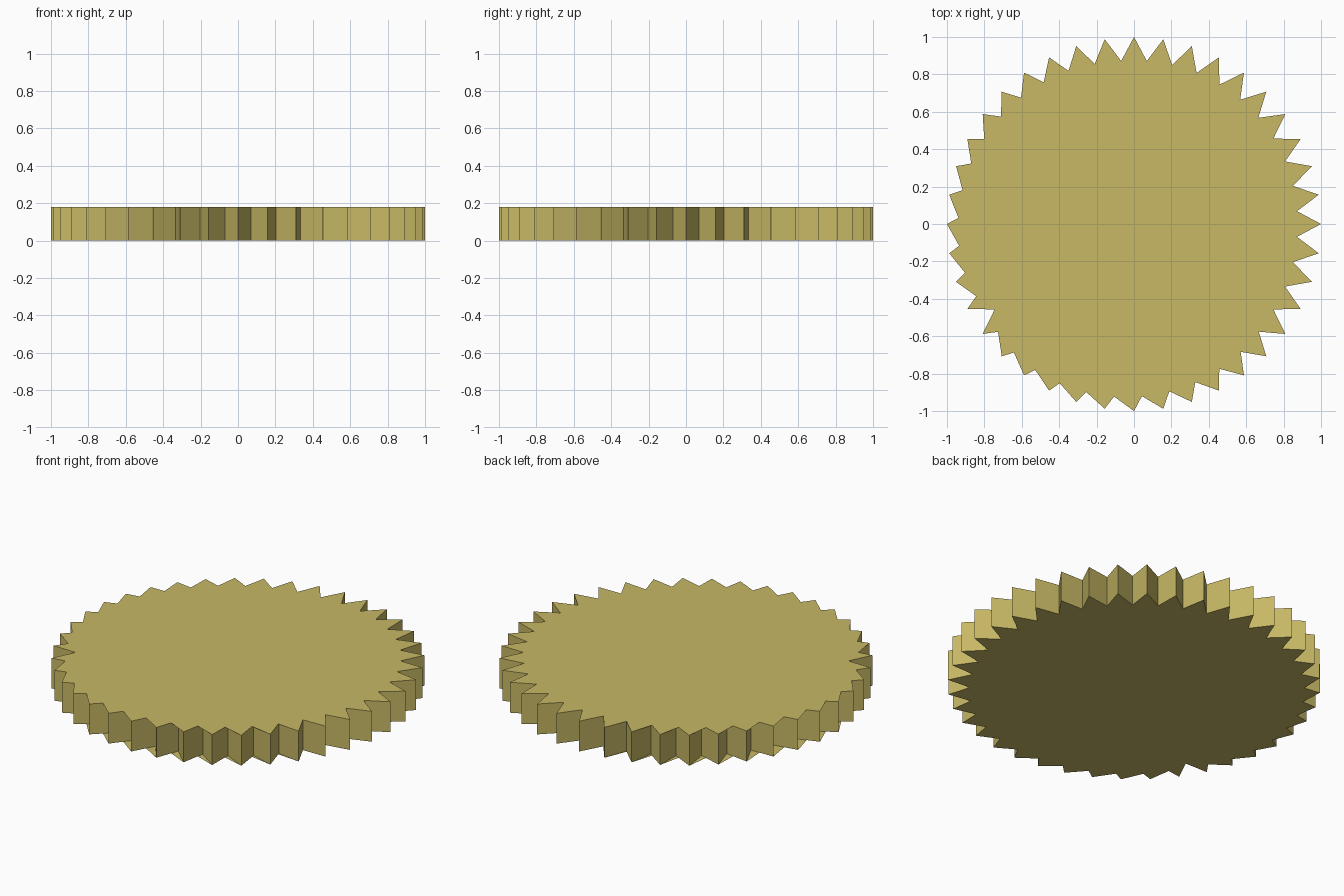
import bpy, bmesh, math

if "Cube" in bpy.data.objects:
    bpy.data.objects.remove(bpy.data.objects["Cube"])

TEETH = 40
R_TIP, R_ROOT = 1.0, 0.874
HEIGHT = 0.18
FAN_START = 211.5   # angle of the notch from which the flat caps fan out

# single brass colour
brass = bpy.data.materials.new("brass")
brass.diffuse_color = (0.57, 0.48, 0.13, 1.0)
brass.use_nodes = True
brass.node_tree.nodes["Principled BSDF"].inputs["Base Color"].default_value = brass.diffuse_color

# toothed outline, starting at a notch: root, tip, root, tip ...
step = 180.0 / TEETH
outline = []
for i in range(2 * TEETH):
    a = math.radians(FAN_START + i * step)
    r = R_TIP if i % 2 else R_ROOT
    outline.append((r * math.cos(a), r * math.sin(a)))

bm = bmesh.new()
bottom = [bm.verts.new((x, y, 0.0)) for x, y in outline]
top = [bm.verts.new((x, y, HEIGHT)) for x, y in outline]
n = len(outline)

# tooth flanks
for i in range(n):
    j = (i + 1) % n
    bm.faces.new((bottom[i], bottom[j], top[j], top[i]))

# caps as triangle fans, which partly web the notches near the fan start
for i in range(1, n - 1):
    bm.faces.new((top[0], top[i], top[i + 1]))
    bm.faces.new((bottom[0], bottom[i + 1], bottom[i]))

mesh = bpy.data.meshes.new("toothed_disc")
bm.to_mesh(mesh)
bm.free()
mesh.materials.append(brass)
disc = bpy.data.objects.new("toothed_disc", mesh)
bpy.context.collection.objects.link(disc)
